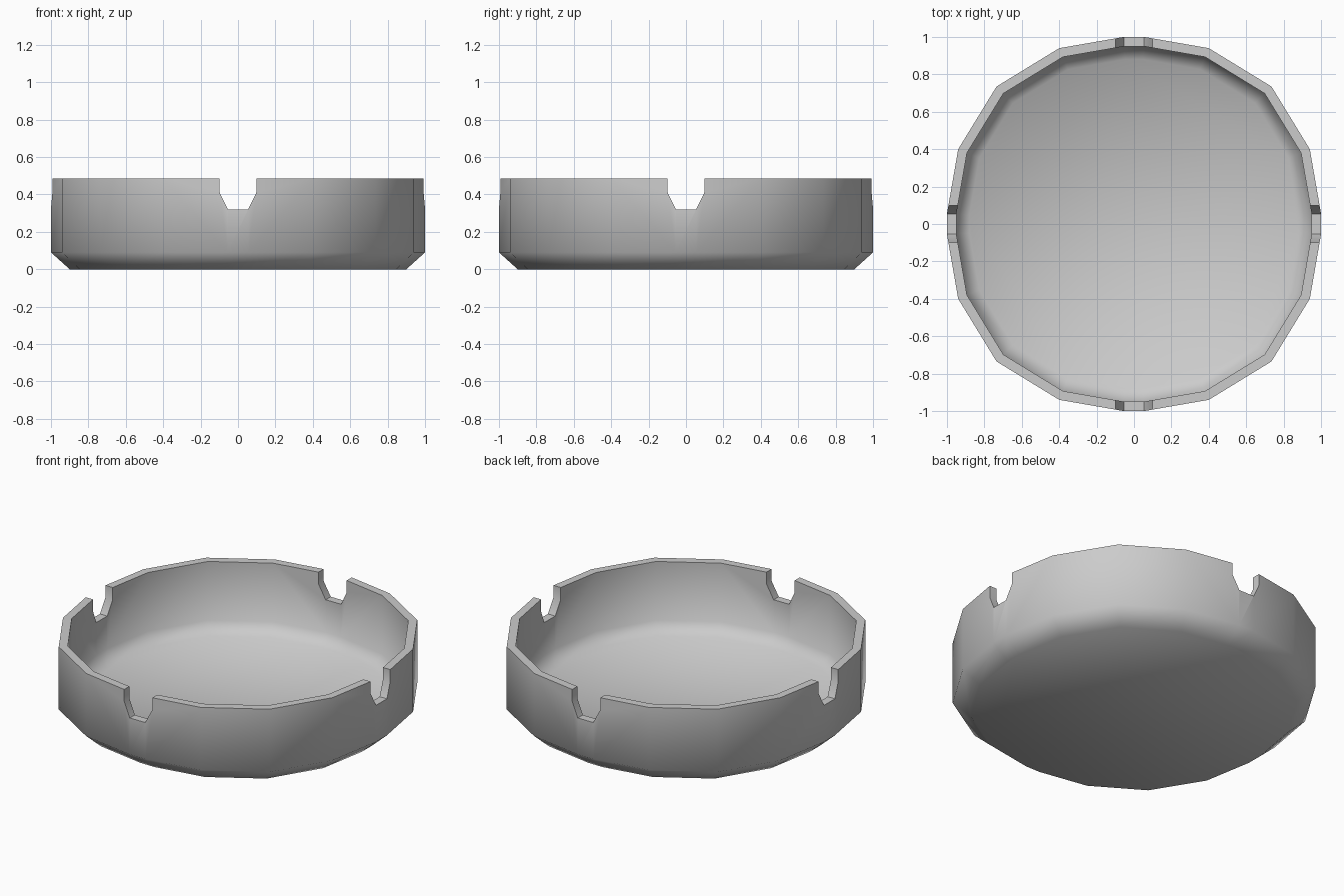
import bpy, bmesh, math

if "Cube" in bpy.data.objects:
    bpy.data.objects.remove(bpy.data.objects["Cube"])


def make_object(name, bm):
    bmesh.ops.recalc_face_normals(bm, faces=bm.faces)
    mesh = bpy.data.meshes.new(name)
    bm.to_mesh(mesh)
    bm.free()
    obj = bpy.data.objects.new(name, mesh)
    bpy.context.collection.objects.link(obj)
    return obj


# Outline: one quarter turned four times
quarter = [(1.0, 0.055), (0.94, 0.4), (0.735, 0.735), (0.4, 0.94), (0.055, 1.0)]
outline = []
for k in range(4):
    c, s = round(math.cos(k * math.pi / 2)), round(math.sin(k * math.pi / 2))
    outline += [(c * x - s * y, s * x + c * y) for x, y in quarter]

# Bowl: rings (scale, height) from the underside over the rim to the floor
rings = [(0.9, 0.0), (1.0, 0.09), (1.0, 0.485), (0.95, 0.485), (0.95, 0.115), (0.88, 0.05)]
bm = bmesh.new()
loops = [[bm.verts.new((x * r, y * r, z)) for x, y in outline] for r, z in rings]
n = len(outline)
for a, b in zip(loops, loops[1:]):
    for i in range(n):
        j = (i + 1) % n
        bm.faces.new((a[i], a[j], b[j], b[i]))
bm.faces.new(loops[0][::-1])
bm.faces.new(loops[-1])
bowl = make_object("ashtray_bowl", bm)

# Rest notches: one prism across each axis cuts both opposite walls
notch = [(-0.098, 0.6), (-0.098, 0.41), (-0.054, 0.32),
         (0.054, 0.32), (0.098, 0.41), (0.098, 0.6)]
for k in range(2):
    bm = bmesh.new()
    face = bm.faces.new([bm.verts.new((u, -1.2, z)) for u, z in notch])
    ext = bmesh.ops.extrude_face_region(bm, geom=[face])
    moved = [v for v in ext["geom"] if isinstance(v, bmesh.types.BMVert)]
    bmesh.ops.translate(bm, verts=moved, vec=(0, 2.4, 0))
    if k:
        for v in bm.verts:
            v.co.x, v.co.y = -v.co.y, v.co.x
    cutter = make_object("notch_cutter", bm)
    cutter.hide_render = True
    mod = bowl.modifiers.new("notch", "BOOLEAN")
    mod.operation = "DIFFERENCE"
    mod.solver = "EXACT"
    mod.object = cutter
    bpy.context.view_layer.objects.active = bowl
    bpy.ops.object.modifier_apply(modifier=mod.name)
    bpy.data.objects.remove(cutter)

# Soft corners, crisp rim
bpy.ops.object.select_all(action="DESELECT")
bowl.select_set(True)
bpy.context.view_layer.objects.active = bowl
bpy.ops.object.shade_smooth_by_angle(angle=math.radians(60))
